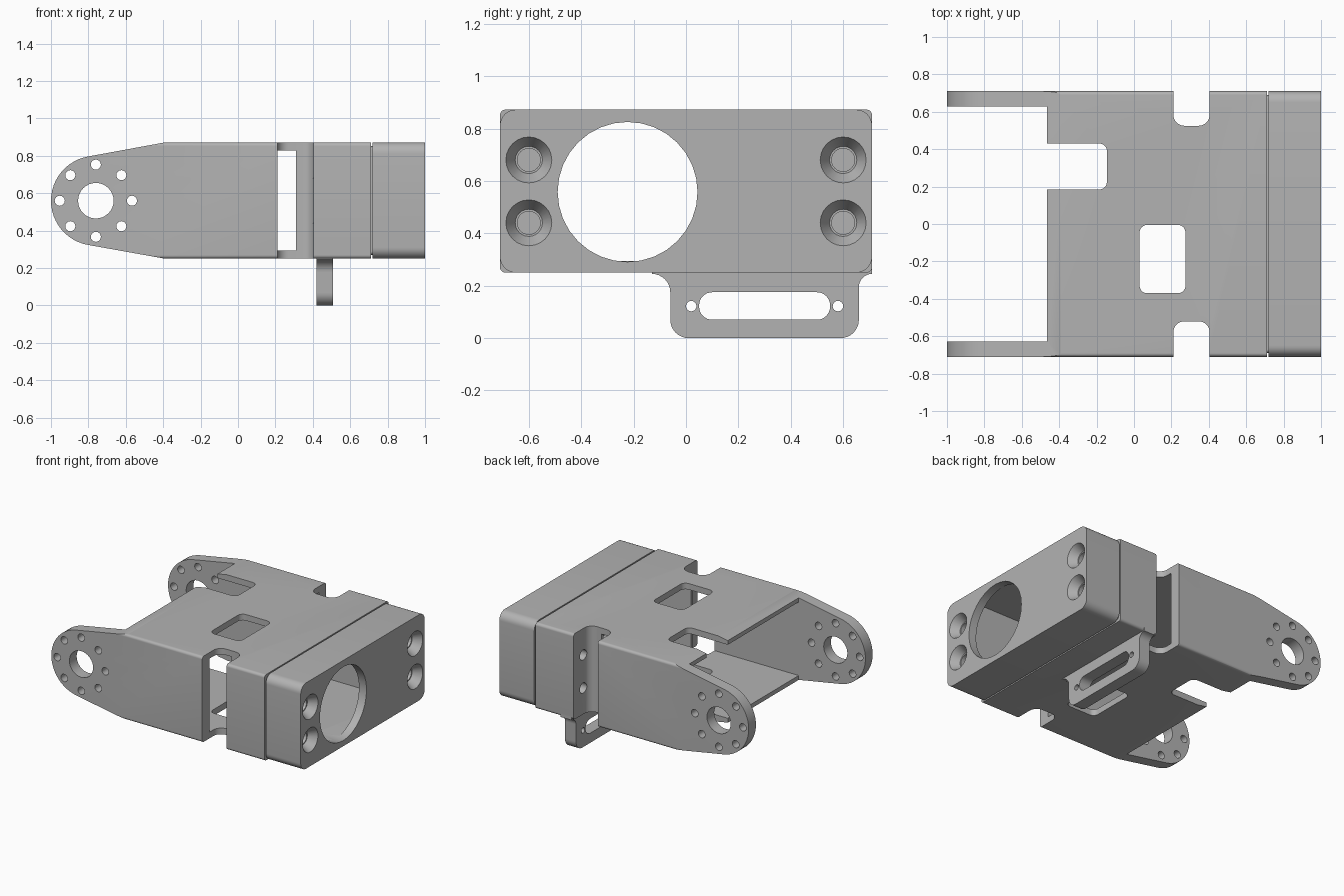
import bpy, bmesh
from math import sin, cos, pi, radians
from mathutils import Vector

if "Cube" in bpy.data.objects:
    bpy.data.objects.remove(bpy.data.objects["Cube"], do_unlink=True)

grey = bpy.data.materials.new("matte grey")
grey.use_nodes = True
grey.diffuse_color = (0.45, 0.45, 0.45, 1)
grey.node_tree.nodes["Principled BSDF"].inputs["Base Color"].default_value = (0.45, 0.45, 0.45, 1)


def arc(u, v, r, start, end, n=8):
    angles = [radians(start + (end - start) * i / n) for i in range(n + 1)]
    return [(u + r * cos(a), v + r * sin(a)) for a in angles]


def circle(u, v, r, n=24):
    return arc(u, v, r, 0, 360, n)[:-1]


def rect(u0, u1, v0, v1, r=0.0):
    if r == 0:
        return [(u0, v0), (u1, v0), (u1, v1), (u0, v1)]
    return (arc(u0 + r, v0 + r, r, 180, 270) + arc(u1 - r, v0 + r, r, 270, 360)
            + arc(u1 - r, v1 - r, r, 0, 90) + arc(u0 + r, v1 - r, r, 90, 180))


def place(axis, u, v, t):
    return {"x": (t, u, v), "y": (u, t, v), "z": (u, v, t)}[axis]


def loft(name, axis, pts0, t0, pts1, t1):
    """Solid between two matching outlines at t0 and t1 along an axis."""
    bm = bmesh.new()
    a = [bm.verts.new(place(axis, u, v, t0)) for u, v in pts0]
    b = [bm.verts.new(place(axis, u, v, t1)) for u, v in pts1]
    bm.faces.new(a)
    bm.faces.new(b)
    for i in range(len(a)):
        j = (i + 1) % len(a)
        bm.faces.new((a[i], a[j], b[j], b[i]))
    bmesh.ops.recalc_face_normals(bm, faces=bm.faces)
    mesh = bpy.data.meshes.new(name)
    bm.to_mesh(mesh)
    bm.free()
    mesh.materials.append(grey)
    obj = bpy.data.objects.new(name, mesh)
    bpy.context.collection.objects.link(obj)
    return obj


def prism(name, axis, pts, t0, t1):
    return loft(name, axis, pts, t0, pts, t1)


def combine(obj, tool, operation="DIFFERENCE"):
    """Apply one boolean and remove the tool."""
    mod = obj.modifiers.new("cut", "BOOLEAN")
    mod.operation, mod.solver, mod.object = operation, "EXACT", tool
    bpy.context.view_layer.update()
    deps = bpy.context.evaluated_depsgraph_get()
    mesh = bpy.data.meshes.new_from_object(obj.evaluated_get(deps))
    obj.modifiers.clear()
    obj.data = mesh
    bpy.data.objects.remove(tool, do_unlink=True)


def cut(obj, axis, pts, t0, t1):
    combine(obj, prism("cutter", axis, pts, t0, t1))


BOTTOM, TOP, MID, HALF = 0.25, 0.872, 0.56, 0.71
FLOOR, CEIL = 0.295, 0.828
SCREWS = [(y, z) for y in (-0.6, 0.6) for z in (0.44, 0.68)]

# Bracket: rounded tube trimmed to the tapering arm profile
bracket = prism("bracket", "x", rect(-HALF, HALF, BOTTOM, TOP, 0.02), -1.05, 0.71)
profile = ([(0.8, 0.2), (0.8, 0.92), (-0.39, 0.92), (-0.39, TOP)]
           + arc(-0.76, MID, 0.24, 100, 260, 24) + [(-0.39, BOTTOM), (-0.39, 0.2)])
combine(bracket, prism("profile", "y", profile, -0.8, 0.8), "INTERSECT")

# Hollow inside, and the open space between the arms
cut(bracket, "x", rect(-0.627, 0.627, FLOOR, CEIL), -1.2, 0.31)
cut(bracket, "x", rect(-0.5, 0.5, FLOOR, CEIL), 0.2, 0.8)
cut(bracket, "z", rect(-1.2, -0.465, -0.627, 0.627), 0.1, 1)

# Cable notch, window and side slots
cut(bracket, "z", rect(-0.7, -0.145, 0.185, 0.43, 0.04), 0.1, 1)
cut(bracket, "z", rect(0.03, 0.275, -0.37, -0.005, 0.04), 0.1, 1)
cut(bracket, "z", rect(0.21, 0.405, 0.525, 0.9, 0.06), 0.1, 1)
cut(bracket, "z", rect(0.21, 0.405, -0.9, -0.52, 0.06), 0.1, 1)

# Pivot holes and bolt circles through both arms
cut(bracket, "y", circle(-0.76, MID, 0.095, 32), -0.9, 0.9)
for u, v in circle(-0.76, MID, 0.193, 8):
    cut(bracket, "y", circle(u, v, 0.027, 16), -0.9, 0.9)
for y, z in SCREWS:
    cut(bracket, "x", circle(y, z, 0.037), 0.35, 0.55)

# End cap: rounded hollow box with a large round opening
cap = prism("end_cap", "x", rect(-HALF, HALF, BOTTOM, TOP, 0.06), 0.72, 1)
cut(cap, "x", rect(-0.5, 0.5, FLOOR, CEIL), 0.6, 0.94)
cut(cap, "x", circle(-0.223, 0.558, 0.267, 32), 0.8, 1.1)

# Countersunk screw recesses
for y, z in SCREWS:
    combine(cap, loft("cutter", "x", circle(y, z, 0.052), 0.94, circle(y, z, 0.088), 1.0005))
    cut(cap, "x", circle(y, z, 0.044), 0.84, 0.96)

# Recessed neck joining cap and bracket
neck = prism("seam_neck", "x", rect(-0.69, 0.69, 0.27, 0.852, 0.02), 0.705, 0.725)
cut(neck, "x", rect(-0.5, 0.5, FLOOR, CEIL), 0.6, 0.8)

# Connector flange hanging below, with flared shoulders
outline = (arc(0.01, 0.07, 0.07, 180, 270) + arc(0.59, 0.07, 0.07, 270, 360)
           + arc(0.71, 0.195, 0.05, 180, 90) + [(0.71, 0.27), (-0.13, 0.27)]
           + arc(-0.13, 0.175, 0.07, 90, 0))
flange = prism("connector_flange", "x", outline, 0.42, 0.508)
cut(flange, "x", rect(0.05, 0.55, 0.07, 0.175, 0.05), 0.3, 0.6)
for y in (0.02, 0.58):
    cut(flange, "x", circle(y, 0.122, 0.02, 16), 0.3, 0.6)

# Smooth rounded areas, keep edges sharp
bpy.ops.object.select_all(action="DESELECT")
for obj in (bracket, cap, neck, flange):
    obj.select_set(True)
    bpy.context.view_layer.objects.active = obj
bpy.ops.object.shade_smooth_by_angle(angle=radians(30))
